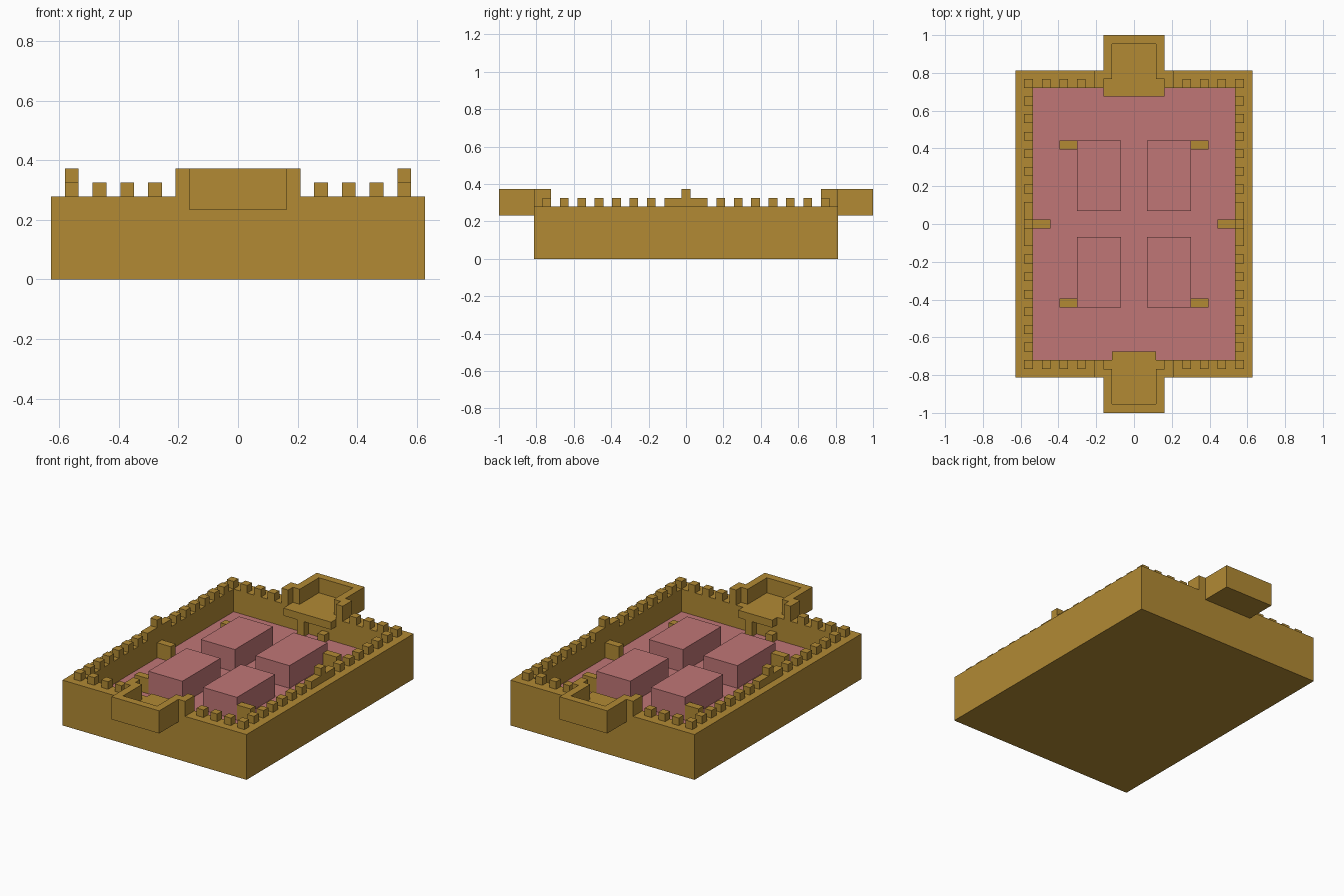
import bpy, bmesh

cube = bpy.data.objects.get("Cube")
if cube:
    bpy.data.objects.remove(cube, do_unlink=True)

U = 2 / 43  # one grid module


def make_material(name, colour):
    m = bpy.data.materials.new(name)
    m.diffuse_color = colour
    m.use_nodes = True
    m.node_tree.nodes["Principled BSDF"].inputs["Base Color"].default_value = colour
    return m


gold = make_material("ochre stone", (0.445, 0.254, 0.034, 1))
pink = make_material("dusty rose", (0.527, 0.18, 0.18, 1))


def prism(name, points, z0, z1, mat=gold):
    """Extrude a flat outline, given in modules, from z0 to z1."""
    bm = bmesh.new()
    base = bm.faces.new([bm.verts.new((x * U, y * U, z0 * U)) for x, y in points])
    ext = bmesh.ops.extrude_face_region(bm, geom=[base])
    verts = [g for g in ext["geom"] if isinstance(g, bmesh.types.BMVert)]
    bmesh.ops.translate(bm, vec=(0, 0, (z1 - z0) * U), verts=verts)
    bmesh.ops.recalc_face_normals(bm, faces=bm.faces)
    mesh = bpy.data.meshes.new(name)
    bm.to_mesh(mesh)
    bm.free()
    mesh.materials.append(mat)
    ob = bpy.data.objects.new(name, mesh)
    bpy.context.collection.objects.link(ob)
    return ob


def box(name, x0, x1, y0, y1, z0, z1, mat=gold):
    x0, x1 = sorted((x0, x1))
    y0, y1 = sorted((y0, y1))
    return prism(name, [(x0, y0), (x1, y0), (x1, y1), (x0, y1)], z0, z1, mat)


# Outer wall with a sunken courtyard floor
wall = box("outer_wall", -13.5, 13.5, -17.5, 17.5, 0, 6)
wall.data.materials.append(pink)
bm = bmesh.new()
bm.from_mesh(wall.data)
top = max(bm.faces, key=lambda f: f.calc_center_median().z)
bmesh.ops.inset_region(bm, faces=[top], thickness=2 * U, use_even_offset=True)
ext = bmesh.ops.extrude_face_region(bm, geom=[top])
floor = [g for g in ext["geom"] if isinstance(g, bmesh.types.BMFace)][0]
if top.is_valid:
    bmesh.ops.delete(bm, geom=[top], context="FACES_ONLY")
bmesh.ops.translate(bm, vec=(0, 0, -3 * U), verts=floor.verts)
bmesh.ops.recalc_face_normals(bm, faces=bm.faces)
floor.material_index = 1
bm.to_mesh(wall.data)
bm.free()

for sx, side in ((1, "left"), (-1, "right")):
    # Raised centre of each long wall and the buttress below it
    box(f"{side}_centre_parapet", sx * 11.5, sx * 12.5, -2.5, 2.5, 6, 7)
    box(f"{side}_centre_merlon", sx * 11.5, sx * 12.5, -0.5, 0.5, 7, 8)
    box(f"{side}_buttress", sx * 9.5, sx * 11.5, -0.5, 0.5, 3, 5)
    for sy, end in ((-1, "front"), (1, "back")):
        # Courtyard building with a low annex
        box(f"{end}_{side}_building", sx * 1.5, sx * 6.5, sy * 1.5, sy * 9.5, 3, 6, pink)
        box(f"{end}_{side}_annex", sx * 6.5, sx * 8.5, sy * 8.5, sy * 9.5, 3, 5)
        # Merlons along the long and short walls
        for i in range(7):
            y = 3.5 + 2 * i
            box(f"{end}_{side}_side_merlon", sx * 11.5, sx * 12.5, sy * y, sy * (y + 1), 6, 7)
        for i in range(3):
            x = 5.5 + 2 * i
            box(f"{end}_{side}_end_merlon", sx * x, sx * (x + 1), sy * 15.5, sy * 16.5, 6, 7)

# Gate balconies at both ends
half = [(3.5, 15.5), (4.5, 15.5), (4.5, 17.5), (3.5, 17.5), (3.5, 21.5)]
inner = [(2.5, 20.5), (2.5, 16.5), (3.5, 16.5)]
outline = (half + [(-x, y) for x, y in reversed(half)]
           + [(-x, y) for x, y in reversed(inner)] + inner)
for sy, end, w in ((-1, "front", 2.5), (1, "back", 3.5)):
    prism(f"{end}_balcony_parapet", [(x, sy * y) for x, y in outline], 6, 8)
    box(f"{end}_balcony_floor", -3.5, 3.5, sy * 17.5, sy * 21.5, 5, 6)
    box(f"{end}_inner_ledge", -w, w, sy * 14.5, sy * 15.5, 5, 6)
    # Post and step below the ledge
    box(f"{end}_ledge_post", -sy * 1.5, -sy * 0.5, sy * 14.5, sy * 15.5, 3, 5)
    box(f"{end}_ledge_step", sy * 1.5, sy * 2.5, sy * 14.5, sy * 15.5, 3, 4)
